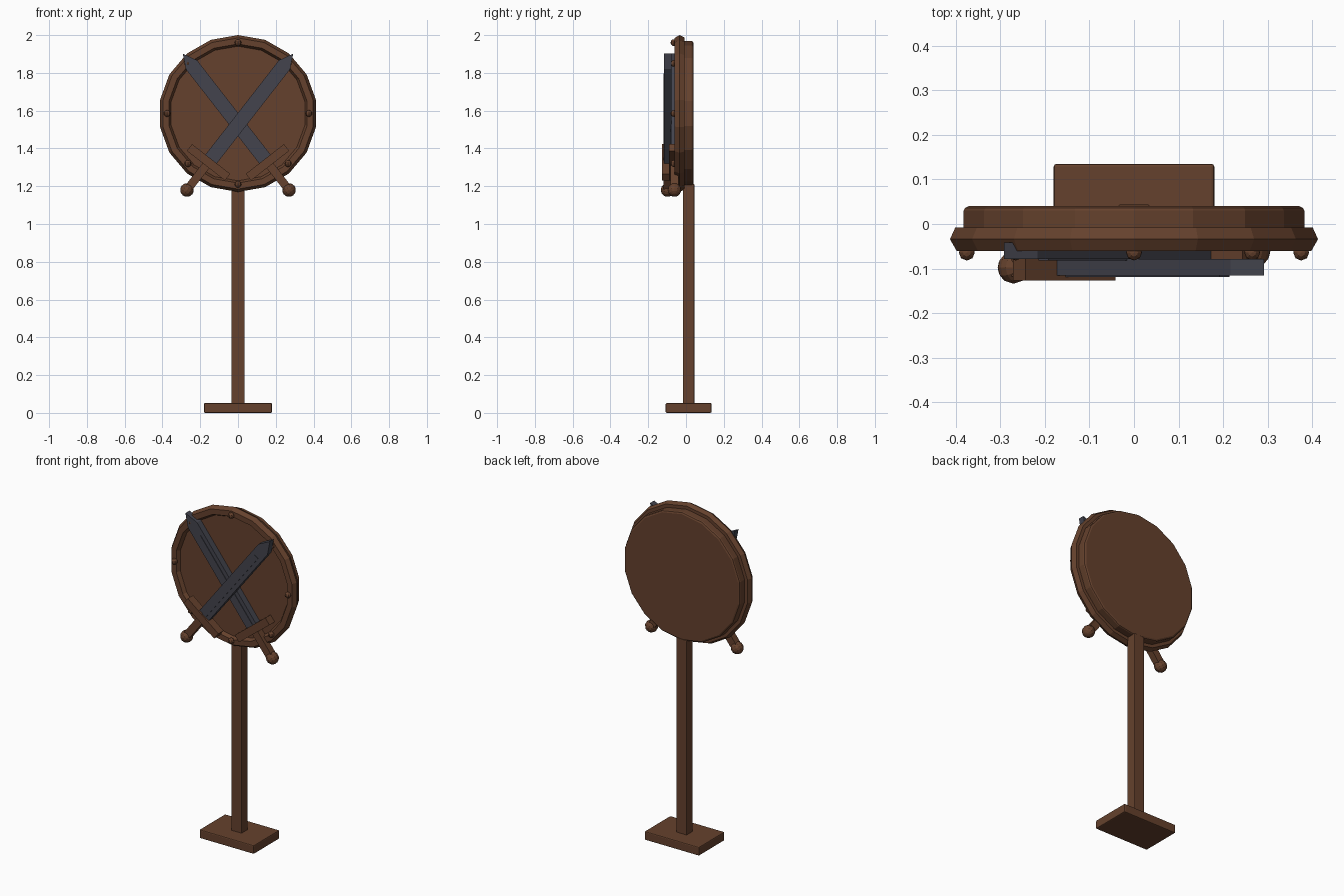
import bpy, bmesh, math
from mathutils import Matrix, Vector

default = bpy.data.objects.get("Cube")
if default:
    bpy.data.objects.remove(default)


def material(name, colour):
    mat = bpy.data.materials.new(name)
    mat.use_nodes = True
    mat.diffuse_color = (*colour, 1)
    mat.node_tree.nodes["Principled BSDF"].inputs["Base Color"].default_value = (*colour, 1)
    return mat


WOOD = material("brown wood", (0.13, 0.053, 0.026))
STEEL = material("dark steel", (0.056, 0.057, 0.075))
CENTRE_Z = 1.585
SIDES = 18


def finish(name, bm, mat, matrix=None, bevel=0):
    """Turn a bmesh into a flat shaded object, with an optional edge bevel."""
    bmesh.ops.recalc_face_normals(bm, faces=bm.faces)
    mesh = bpy.data.meshes.new(name)
    bm.to_mesh(mesh)
    bm.free()
    mesh.materials.append(mat)
    obj = bpy.data.objects.new(name, mesh)
    bpy.context.collection.objects.link(obj)
    if matrix:
        obj.matrix_world = matrix
    if bevel:
        mod = obj.modifiers.new("Bevel", 'BEVEL')
        mod.width = bevel
        mod.segments = 2
    return obj


def box(name, mat, low, high, matrix=None, bevel=0):
    low, high = Vector(low), Vector(high)
    bm = bmesh.new()
    bmesh.ops.create_cube(bm, size=1)
    for v in bm.verts:
        v.co = (low + high) / 2 + v.co * (high - low)
    return finish(name, bm, mat, matrix, bevel)


def ball(name, mat, radius, location, matrix=None, u=12, v=8):
    bm = bmesh.new()
    bmesh.ops.create_uvsphere(bm, u_segments=u, v_segments=v, radius=radius)
    bmesh.ops.translate(bm, verts=bm.verts, vec=location)
    return finish(name, bm, mat, matrix)


def lathe(name, mat, profile, closed):
    """Turn a (radius, y) profile about the shield axis."""
    bm = bmesh.new()
    rings = []
    for radius, y in profile:
        angles = [2 * math.pi * i / SIDES for i in range(SIDES)]
        rings.append([bm.verts.new((1.01 * radius * math.sin(a), y, radius * math.cos(a)))
                      for a in angles])
    pairs = list(zip(rings, rings[1:]))
    if closed:
        pairs.append((rings[-1], rings[0]))
    else:
        bm.faces.new(rings[0])
        bm.faces.new(rings[-1])
    for a, b in pairs:
        for i in range(SIDES):
            j = (i + 1) % SIDES
            bm.faces.new((a[i], a[j], b[j], b[i]))
    return finish(name, bm, mat, Matrix.Translation((0, 0, CENTRE_Z)))


def blade(name, mat, outline, y_front, y_back, matrix):
    """Extrude a flat (x, z) outline through its thickness."""
    bm = bmesh.new()
    face = bm.faces.new([bm.verts.new((x, y_front, z)) for x, z in outline])
    new = bmesh.ops.extrude_face_region(bm, geom=[face])["geom"]
    verts = [g for g in new if isinstance(g, bmesh.types.BMVert)]
    bmesh.ops.translate(bm, verts=verts, vec=(0, y_back - y_front, 0))
    return finish(name, bm, mat, matrix)


# Stand
box("base", WOOD, (-0.18, -0.108, 0), (0.18, 0.135, 0.052), bevel=0.006)
box("post", WOOD, (-0.035, -0.016, 0.04), (0.035, 0.044, 1.212), bevel=0.004)

# Shield board and rim
lathe("shield_board", WOOD,
      [(0.37, -0.038), (0.384, -0.03), (0.384, 0.03), (0.381, 0.036), (0.373, 0.04)], False)
lathe("shield_rim", WOOD,
      [(0.403, -0.008), (0.415, -0.034), (0.4, -0.06), (0.368, -0.06),
       (0.354, -0.034), (0.365, -0.008)], True)

# Rivets around the rim
for i in range(8):
    a = i * math.pi / 4
    ball(f"rivet_{i + 1}", WOOD, 0.018,
         (0.375 * math.sin(a), -0.064, CENTRE_Z + 0.375 * math.cos(a)), u=8, v=6)

# Crossed swords, each built upright from its pommel and then tilted
for label, side, y in (("front", 1, -0.098), ("rear", -1, -0.061)):
    m = (Matrix.Translation((-0.27 * side, y, 1.18))
         @ Matrix.Rotation(side * math.radians(37.9), 4, 'Y'))
    ball(f"{label}_sword_pommel", WOOD, 0.036, (0, 0, 0), m)
    box(f"{label}_sword_grip", WOOD, (-0.022, -0.02, 0.02), (0.022, 0.02, 0.18), m)
    box(f"{label}_sword_guard", WOOD, (-0.128, -0.029, 0.163), (0.128, 0.021, 0.208), m)
    blade(f"{label}_sword_blade", STEEL,
          [(-0.038, 0.2), (0.038, 0.2), (0.038, 0.84), (0, 0.915), (-0.038, 0.84)],
          -0.018, 0.02, m)
    box(f"{label}_sword_ridge", STEEL, (-0.014, -0.021, 0.2), (0.014, 0.0, 0.77), m)
